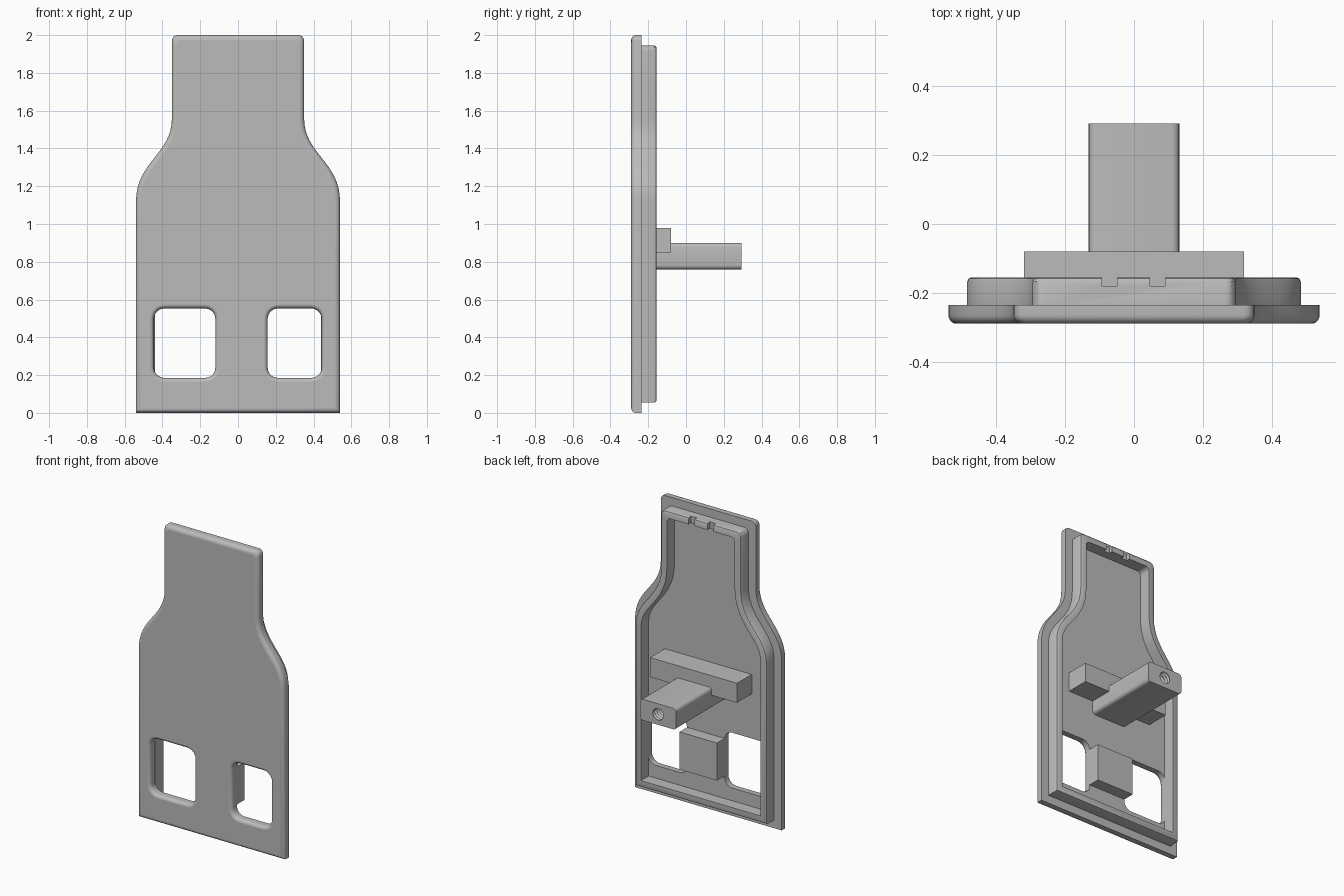
import bpy, bmesh
from math import sin, cos, pi
from mathutils import Vector

if "Cube" in bpy.data.objects:
    bpy.data.objects.remove(bpy.data.objects["Cube"])

grey = bpy.data.materials.new("plain grey")
grey.use_nodes = True
grey.diffuse_color = (0.5, 0.5, 0.5, 1)
grey.node_tree.nodes["Principled BSDF"].inputs["Base Color"].default_value = (0.5, 0.5, 0.5, 1)

FRONT, BACK, RIM = -0.29, -0.235, -0.155


def finish(name, bm, smooth=True):
    bmesh.ops.recalc_face_normals(bm, faces=bm.faces)
    mesh = bpy.data.meshes.new(name)
    bm.to_mesh(mesh)
    bm.free()
    mesh.materials.append(grey)
    obj = bpy.data.objects.new(name, mesh)
    bpy.context.collection.objects.link(obj)
    if smooth:
        bpy.ops.object.select_all(action='DESELECT')
        obj.select_set(True)
        bpy.context.view_layer.objects.active = obj
        bpy.ops.object.shade_smooth_by_angle(angle=pi / 6)
    return obj


def arc(cx, cz, r, start, steps=5):
    return [(cx + r * cos(start + i * pi / 2 / steps), cz + r * sin(start + i * pi / 2 / steps))
            for i in range(steps + 1)]


def outline(d):
    """Bottle-shaped outline, pulled inwards by d."""
    wide, neck, top, r = 0.54 - d, 0.35 - d, 2 - d, 0.03
    half = [(wide, d)]
    p = [Vector(c) for c in ((0.54, 1.12), (0.54, 1.33), (0.35, 1.37), (0.35, 1.56))]
    steps = 16
    for i in range(steps + 1):
        t = i / steps
        u = 1 - t
        pos = u**3 * p[0] + 3 * u*u*t * p[1] + 3 * u*t*t * p[2] + t**3 * p[3]
        tan = (u*u * (p[1] - p[0]) + 2 * u*t * (p[2] - p[1]) + t*t * (p[3] - p[2])).normalized()
        half.append((pos.x - d * tan.y, pos.y + d * tan.x))
    half += arc(neck - r, top - r, r, 0)
    return half + [(-x, z) for x, z in reversed(half)]


def window(x0, x1, z0, z1, d):
    """Rounded rectangle, grown outwards by d."""
    r = 0.055
    pts = []
    for k, (x, z) in enumerate(((x1 - r, z1 - r), (x0 + r, z1 - r), (x0 + r, z0 + r), (x1 - r, z0 + r))):
        pts += arc(x, z, r + d, k * pi / 2)
    return pts


def loft(bm, shape, profile):
    """Join copies of a closed shape; returns first and last loops of edges."""
    rings = [[bm.verts.new((x, y, z)) for x, z in shape(d)] for d, y in profile]
    n = len(rings[0])
    for a, b in zip(rings, rings[1:]):
        for i in range(n):
            j = (i + 1) % n
            bm.faces.new((a[i], a[j], b[j], b[i]))
    return [[bm.edges.get((r[i], r[(i + 1) % n])) for i in range(n)] for r in (rings[0], rings[-1])]


def block(name, x0, x1, y0, y1, z0, z1, radius=0):
    bm = bmesh.new()
    bmesh.ops.create_cube(bm, size=1)
    for v in bm.verts:
        v.co = (x1 if v.co.x > 0 else x0, y1 if v.co.y > 0 else y0, z1 if v.co.z > 0 else z0)
    if radius:
        along = [e for e in bm.edges if abs(e.verts[0].co.y - e.verts[1].co.y) > 1e-4]
        bmesh.ops.bevel(bm, geom=along, offset=radius, segments=4, profile=0.5, affect='EDGES')
    return finish(name, bm, radius > 0)


def cut(obj, cutter):
    mod = obj.modifiers.new("cut", 'BOOLEAN')
    mod.operation = 'DIFFERENCE'
    mod.solver = 'EXACT'
    mod.object = cutter
    cutter.hide_render = True
    cutter.hide_set(True)
    cutter.display_type = 'WIRE'


# Face plate with filleted front edges and two windows
bm = bmesh.new()
R = 0.025
fillet = [(R * (1 - cos(a)), FRONT + R * (1 - sin(a))) for a in (i * pi / 10 for i in range(6))]
loops = [loft(bm, outline, [(0, BACK)] + fillet)]
for x0, x1 in ((-0.445, -0.12), (0.157, 0.443)):
    loops.append(loft(bm, lambda d: window(x0, x1, 0.185, 0.553, d),
                      [(0, BACK)] + [(d * 0.8, y) for d, y in fillet]))
caps = []
for side in (0, 1):
    edges = [e for pair in loops for e in pair[side]]
    res = bmesh.ops.triangle_fill(bm, use_beauty=True, use_dissolve=False, edges=edges)
    caps += [g for g in res["geom"] if isinstance(g, bmesh.types.BMFace)]
bmesh.ops.recalc_face_normals(bm, faces=bm.faces)
plate = finish("face_plate", bm)
for poly in plate.data.polygons:
    if abs(poly.normal.y) > 0.999:
        poly.use_smooth = False

# Raised rim on the back
bm = bmesh.new()
section = [(0.055, BACK - 0.01), (0.055, RIM - 0.012), (0.059, RIM - 0.004), (0.067, RIM),
           (0.1, RIM), (0.1, BACK - 0.01), (0.055, BACK - 0.01)]
loft(bm, outline, section)
bmesh.ops.remove_doubles(bm, verts=bm.verts, dist=1e-5)
rim = finish("back_rim", bm)

# Two cable notches through the top of the rim
for side, x in (("right", -0.071), ("left", 0.068)):
    cut(rim, block(side + "_notch_cutter", x - 0.022, x + 0.022, -0.18, -0.1, 1.85, 1.98))

# Cross bar and spacer block
block("cross_bar", -0.32, 0.32, BACK - 0.01, -0.08, 0.85, 0.98)
block("spacer_block", -0.12, 0.157, BACK - 0.01, RIM, 0.25, 0.5)

# Mounting post with a threaded hole in its end
post = block("mounting_post", -0.132, 0.132, BACK - 0.01, 0.293, 0.76, 0.9, 0.022)
bm = bmesh.new()
sides, turns, pitch = 24, 10, 0.022
rings = []
for i in range(turns * 2 + 1):
    r = 0.048 if i % 2 == 0 else 0.038
    y = 0.304 - i * pitch / 2
    rings.append([bm.verts.new((r * cos(a), y, 0.83 + r * sin(a)))
                  for a in (k * 2 * pi / sides for k in range(sides))])
for a, b in zip(rings, rings[1:]):
    for k in range(sides):
        j = (k + 1) % sides
        bm.faces.new((a[k], a[j], b[j], b[k]))
bm.faces.new(rings[0])
bm.faces.new(rings[-1])
cut(post, finish("thread_cutter", bm))
